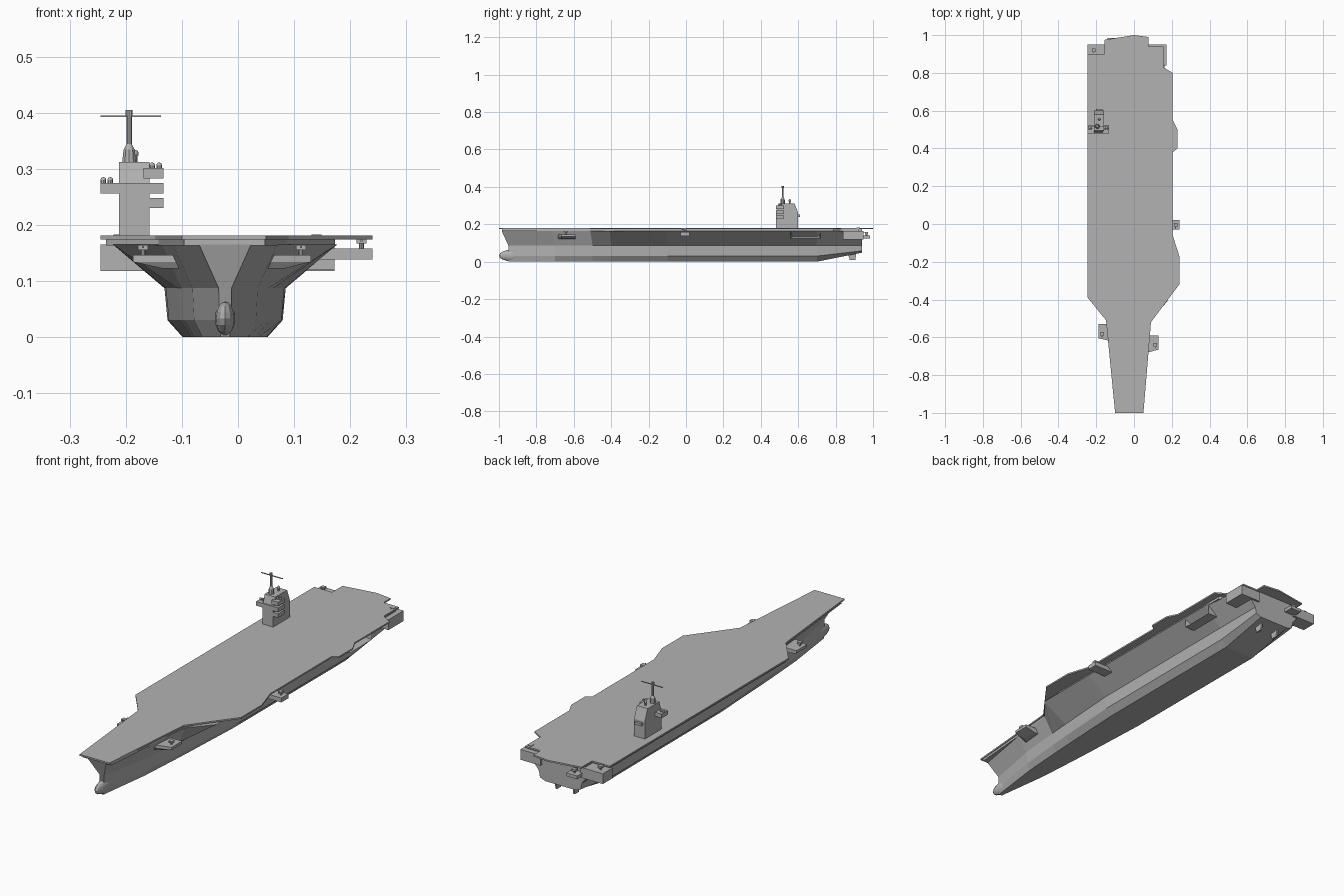
import bpy
import bmesh
import math
from mathutils import Vector

if "Cube" in bpy.data.objects:
    bpy.data.objects.remove(bpy.data.objects["Cube"])

grey = bpy.data.materials.new("ship grey")
grey.use_nodes = True
grey.diffuse_color = (.45, .45, .45, 1)
grey.node_tree.nodes["Principled BSDF"].inputs["Base Color"].default_value = grey.diffuse_color

# Shared levels and lines of the ship
CENTRE = -.023
HULL_TOP = .165
DECK_BASE = .174
DECK_TOP = .181
STARBOARD = -.245
PORT = .24
STERN = .94


def finish(name, bm):
    bmesh.ops.recalc_face_normals(bm, faces=bm.faces)
    mesh = bpy.data.meshes.new(name)
    bm.to_mesh(mesh)
    bm.free()
    mesh.materials.append(grey)
    ob = bpy.data.objects.new(name, mesh)
    bpy.context.collection.objects.link(ob)
    return ob


def loft(name, rings):
    bm = bmesh.new()
    loops = [[bm.verts.new(point) for point in ring] for ring in rings]
    for lower, upper in zip(loops, loops[1:]):
        for i in range(len(lower)):
            bm.faces.new((lower[i - 1], lower[i], upper[i], upper[i - 1]))
    bm.faces.new(loops[0])
    bm.faces.new(loops[-1])
    return finish(name, bm)


def slab(name, outline, bottom, top):
    return loft(name, [[(x, y, z) for x, y in outline] for z in (bottom, top)])


def box(name, left, right, front, back, bottom, top):
    outline = [(left, front), (right, front), (right, back), (left, back)]
    return slab(name, outline, bottom, top)


def post(name, x, y, bottom, top, radius, taper=1):
    bm = bmesh.new()
    bmesh.ops.create_cone(bm, cap_ends=True, segments=10, radius1=radius,
                          radius2=radius * taper, depth=top - bottom)
    bmesh.ops.translate(bm, verts=bm.verts, vec=(x, y, (bottom + top) / 2))
    return finish(name, bm)


def ball(name, centre, size):
    bm = bmesh.new()
    bmesh.ops.create_uvsphere(bm, u_segments=12, v_segments=8, radius=1)
    bmesh.ops.scale(bm, verts=bm.verts, vec=size)
    bmesh.ops.translate(bm, verts=bm.verts, vec=centre)
    return finish(name, bm)


def gun(name, x, y, floor, size=.009):
    middle = floor + size
    top = middle + size
    post(name + "_base", x, y, floor, middle, size / 2)
    box(name + "_mount", x - size, x + size, y - size, y + size, middle, top)
    barrel = size / 5
    box(name + "_barrel", x - barrel, x + barrel, y - size * 2, y, top - barrel * 3, top - barrel)


def hull_ring(y):
    # Bow fills out toward midships, keel rises toward the stern
    fullness = min(1, (y + .96) / .9) ** .5
    rise = max(0, y - .7) / 5
    side = .108 * fullness
    flare = .2 - rise * .6 if y >= -.4 else side + .035
    rake = (1 - fullness) * .04
    half = [(side * .7, y, rise),
            (side * .95, y, max(.03, rise + .01)),
            (side, y, .087),
            (flare, y - rake, HULL_TOP)]
    left = [(CENTRE + w, along, z) for w, along, z in half]
    right = [(CENTRE - w, along, z) for w, along, z in reversed(half)]
    return left + right


# Hull and underwater fittings
loft("hull", [hull_ring(y) for y in (-.95, -.7, -.5, -.4, -.1, .7, STERN)])
ball("bow_bulb", (CENTRE, -.93, .033), (.018, .07, .031))
for label, sign in (("right", -1), ("left", 1)):
    x = CENTRE + sign * .045
    loft("rudder_" + label, [
        [(x - .004, front, z), (x + .004, front, z), (x + .004, back, z), (x - .004, back, z)]
        for front, back, z in ((.875, .905, .008), (.86, .915, .07))])

# Flight deck with its angled side, and the narrower gallery beneath it
edge = PORT - .035
notch = .155
deck = [(-.1, -1), (.05, -1), (.09, -.52),
        (PORT, -.32), (PORT, -.17), (edge, -.06),
        (edge, .38), (PORT - .01, .4), (PORT - .01, .5), (edge, .55),
        (edge, .8), (notch, .83), (notch, STERN), (notch / 2, STERN), (notch / 2, .99),
        (0, 1), (-notch, .975), (-notch, .9),
        (STARBOARD, .9), (STARBOARD, -.39), (-.148, -.51)]
slab("flight_deck", deck, DECK_BASE, DECK_TOP)
gallery = [(max(STARBOARD, min(x, .18)) * .96, min(y * .985, STERN)) for x, y in deck]
slab("gallery", gallery, HULL_TOP - .002, DECK_BASE + .001)

# Lift housing with a recessed doorway
lift = box("lift_housing", .05, .172, .56, .72, .12, HULL_TOP)
bm = bmesh.new()
bm.from_mesh(lift.data)
doorway = max(bm.faces, key=lambda face: face.normal.x)
bmesh.ops.inset_individual(bm, faces=[doorway], thickness=.01)
bmesh.ops.translate(bm, verts=doorway.verts, vec=(-.03, 0, 0))
bm.to_mesh(lift.data)
bm.free()

# Stern platforms
box("stern_platform_right", STARBOARD, -.13, .88, .95, .118, HULL_TOP)
box("stern_platform_left", .07, .172, .84, .95, .118, HULL_TOP)
gun("stern_gun_right", -.213, .92, HULL_TOP)
gun("stern_gun_left", .14, .92, HULL_TOP)
box("transom_platform", -.14, -.085, .92, .985, .125, .14)
gun("transom_gun", -.112, .965, .14)


def sponson(name, inner, outer, y, top):
    # Gun platform that tapers toward the hull below
    reach = .05
    middle = (inner + outer) / 2
    lip = top - .012
    loft(name, [[(inner, y - reach, z), (x, y - reach / 2, z), (x, y + reach, z),
                 (inner, y + reach, z)]
                for x, z in ((middle, lip - .012), (outer, lip), (outer, top))])
    gun(name + "_gun", outer - math.copysign(.018, outer), y, top)


sponson("bow_sponson_right", -.08, -.187, -.58, .146)
sponson("bow_sponson_left", .035, .13, -.64, .146)
box("side_platform", .14, PORT, -.03, .02, .138, .158)
gun("side_platform_gun", PORT - .02, -.005, .158)

# Island tower, narrowing at the top
left, right = -.158, -.212
roof = .312
loft("island", [[(right, front, z), (left, front, z), (left, back, z), (right, back, z)]
                for front, back, z in ((.48, .6, DECK_TOP - .001), (.48, .6, .26),
                                       (.495, .58, roof))])

# Bridge wing, balconies and sensor domes
wing = -.133
wing_front, wing_back = .48, .525
box("main_bridge", STARBOARD, wing, wing_front, wing_back, .256, .275)
for label, floor in (("lower", .23), ("upper", .283)):
    box(label + "_balcony", left - .01, wing, wing_front, wing_back, floor, floor + .018)
box("aft_balcony", right + .01, left - .01, .57, .61, .24, .252)
radius = .005
for start, floor in ((STARBOARD, .275), (left, .301)):
    for step in (1, 3.5):
        x = start + step * radius
        post("sensor_post", x, .505, floor, floor + radius, radius)
        ball("sensor_dome", (x, .505, floor + radius), Vector.Fill(3, radius))

# Mast and aerials
mast = Vector((-.194, .517))
collar = roof + .022
tip = .405
post("mast_foot", *mast, roof, collar, .013, .8)
post("mast_collar", *mast, collar, collar + .01, .01, .5)
post("mast", *mast, collar, tip, radius)
post("mast_cap", *mast, tip - .01, tip, radius * 1.3)
box("yard", STARBOARD, -.137, mast.y - .002, mast.y + .002, .392, .395)
post("rear_post", mast.x + .01, .555, roof, roof + .015, radius)
ball("rear_dome", (mast.x + .01, .555, roof + .015), Vector.Fill(3, .007))
